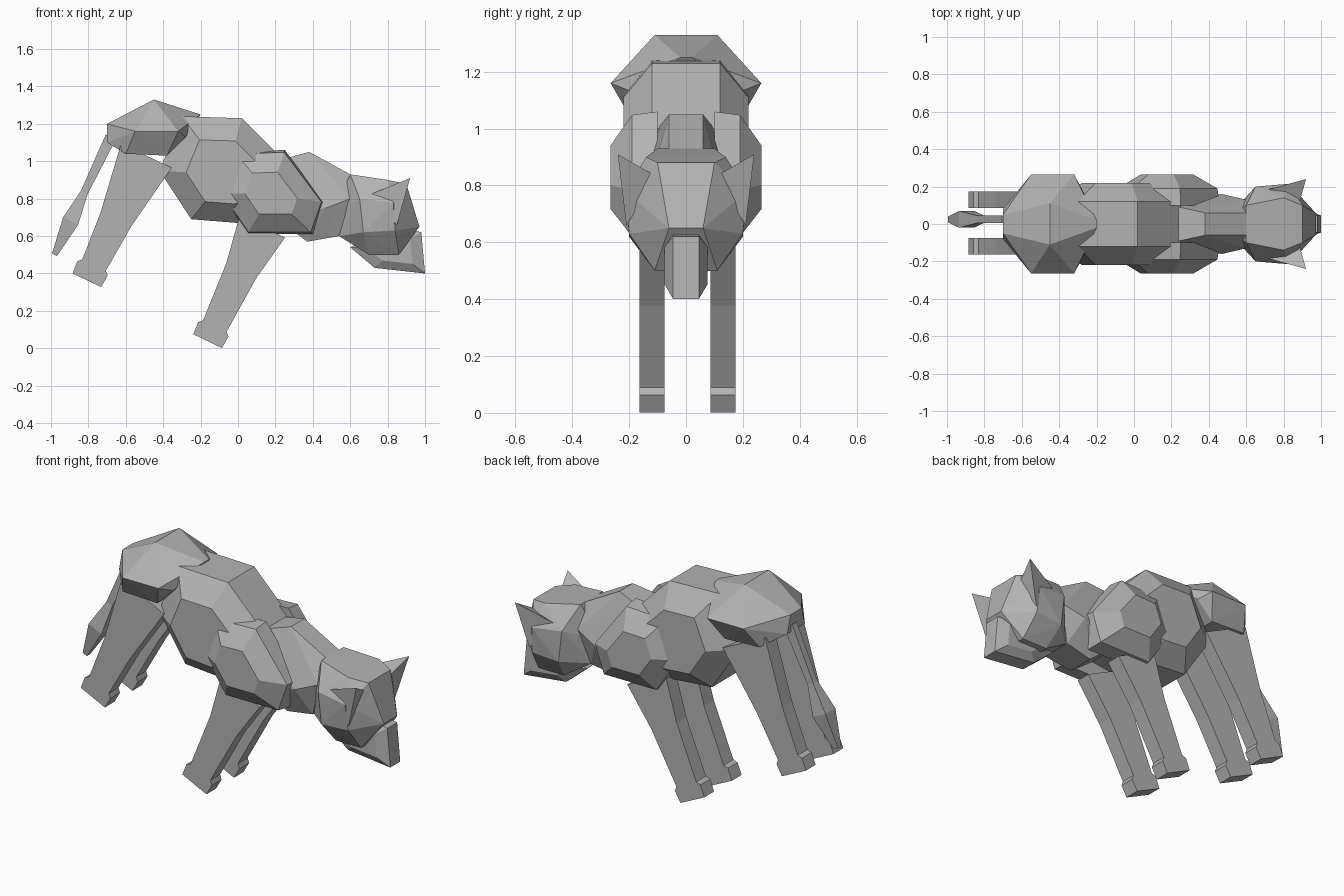
import bpy
import bmesh
from mathutils import Vector

cube = bpy.data.objects.get("Cube")
if cube:
    bpy.data.objects.remove(cube, do_unlink=True)

# Single plain grey for the whole animal
grey = bpy.data.materials.new("plain_grey")
grey.use_nodes = True
colour = (0.45, 0.45, 0.45, 1)
grey.diffuse_color = colour
grey.node_tree.nodes["Principled BSDF"].inputs["Base Color"].default_value = colour

# Legs and tail all lean backwards along the same direction
DOWN = Vector((-0.43, 0, -0.9))
ACROSS = Vector((0.9, 0, -0.43))
SIDES = (("near", -1), ("far", 1))


def finish(name, bm):
    """Turn the working mesh into a flat shaded grey object."""
    bmesh.ops.recalc_face_normals(bm, faces=bm.faces)
    mesh = bpy.data.meshes.new(name)
    bm.to_mesh(mesh)
    bm.free()
    mesh.materials.append(grey)
    obj = bpy.data.objects.new(name, mesh)
    bpy.context.collection.objects.link(obj)


def faceted(name, points):
    """Convex faceted block wrapped around the given points."""
    bm = bmesh.new()
    for point in points:
        bm.verts.new(point)
    bmesh.ops.convex_hull(bm, input=bm.verts)
    buried = [v for v in bm.verts if not v.link_faces]
    bmesh.ops.delete(bm, geom=buried, context="VERTS")
    bmesh.ops.dissolve_limit(bm, angle_limit=0.02, verts=bm.verts, edges=bm.edges)
    finish(name, bm)


def symmetric(name, corners):
    """Central block from corners given as x, z and half width."""
    faceted(name, [(x, side * width, z)
                   for x, z, width in corners for label, side in SIDES])


def slab(name, outline, layers):
    """Block from a side outline repeated at each (y, scale) layer."""
    corners = [Vector((x, 0, z)) for x, z in outline]
    middle = sum(corners, Vector()) / len(corners)
    faceted(name, [middle.lerp(corner, scale) + Vector((0, y, 0))
                   for y, scale in layers for corner in corners])


def central_slab(name, outline, edge, widest, shrink):
    """Slab with its full outline near the middle, shrunk at both flanks."""
    slab(name, outline,
         ((-widest, shrink), (-edge, 1), (edge, 1), (widest, shrink)))


def limb(name, root, y, stations):
    """Square limb through (distance, thickness, half depth) stations."""
    bm = bmesh.new()
    start = Vector((root[0], y, root[1]))
    rings = []
    for distance, thickness, depth in stations:
        centre = start + DOWN * distance
        reach = ACROSS * thickness / 2
        side = Vector((0, depth, 0))
        corners = (-reach - side, reach - side, reach + side, side - reach)
        rings.append([bm.verts.new(centre + c) for c in corners])
    for upper, lower in zip(rings, rings[1:]):
        for i in range(4):
            bm.faces.new((upper[i - 1], upper[i], lower[i], lower[i - 1]))
    bm.faces.new(rings[0])
    bm.faces.new(rings[-1])
    finish(name, bm)


def leg(name, hip, side, hip_width, knee, length):
    """Straight tapered leg ending in a short square paw."""
    depth = 0.044
    limb(name, hip, side * 0.125 + 0.005, [
        (0, hip_width, depth), (knee, 0.18, depth),
        (length - 0.09, 0.14, depth), (length - 0.07, 0.18, depth),
        (length, 0.17, depth)])


# Trunk from the raised rump forwards to the lowered neck
symmetric("rump", [
    (-0.45, 1.33, 0.11), (-0.7, 1.2, 0.05), (-0.2, 1.25, 0.02),
    (-0.55, 1.16, 0.265), (-0.32, 1.16, 0.265), (-0.7, 1.1, 0.08),
    (-0.6, 1.04, 0.19), (-0.38, 1.03, 0.19), (-0.28, 1.13, 0.19)])
central_slab("torso", [
    (-0.3, 1.24), (0.02, 1.23), (0.25, 1), (0.25, 0.7), (0, 0.67),
    (-0.25, 0.69), (-0.42, 0.95)], 0.12, 0.22, 0.6)
symmetric("neck", [
    (0.2, 1, 0.1), (0.38, 1.05, 0.06), (0.6, 0.93, 0.06), (0.4, 0.9, 0.1),
    (0.6, 0.8, 0.13), (0.47, 0.75, 0.16), (0.2, 0.7, 0.12),
    (0.37, 0.57, 0.08), (0.54, 0.6, 0.09)])

# Head and drooping muzzle
symmetric("head", [
    (0.6, 0.93, 0.1), (0.9, 0.88, 0.1), (0.8, 0.9, 0.14), (0.51, 0.73, 0.04),
    (0.54, 0.6, 0.08), (0.65, 0.8, 0.2), (0.83, 0.78, 0.215), (0.67, 0.62, 0.2),
    (0.84, 0.63, 0.2), (0.97, 0.65, 0.06), (0.7, 0.5, 0.11), (0.86, 0.5, 0.11)])
central_slab("muzzle", [
    (0.85, 0.65), (0.98, 0.62), (1, 0.4), (0.73, 0.43), (0.6, 0.54)],
    0.045, 0.075, 0.6)

# Shoulders, pointed ears and legs on both sides
shoulder = [(-0.02, 1.05), (0.25, 1.06), (0.46, 0.78), (0.4, 0.61),
            (0.05, 0.61), (-0.1, 0.83)]
ear = [(0.92, 0.24, 0.91), (0.7, 0.18, 0.82), (0.85, 0.21, 0.66), (0.88, 0.1, 0.83)]
for label, side in SIDES:
    slab(f"shoulder_{label}", shoulder,
         [(side * 0.1, 1), (side * 0.19, 0.95), (side * 0.265, 0.5)])
    faceted(f"ear_{label}", [(x, side * y, z) for x, y, z in ear])
    leg(f"foreleg_{label}", (0.13, 0.65), side, 0.27, 0.26, 0.68)
    leg(f"hindleg_{label}", (-0.49, 1.03), side, 0.3, 0.38, 0.74)

# Tail, slim at the root and swelling before the tip
limb("tail", (-0.68, 1.13), 0.025, [
    (0, 0.06, 0.02), (0.33, 0.04, 0.02), (0.5, 0.09, 0.045), (0.7, 0.03, 0.015)])
